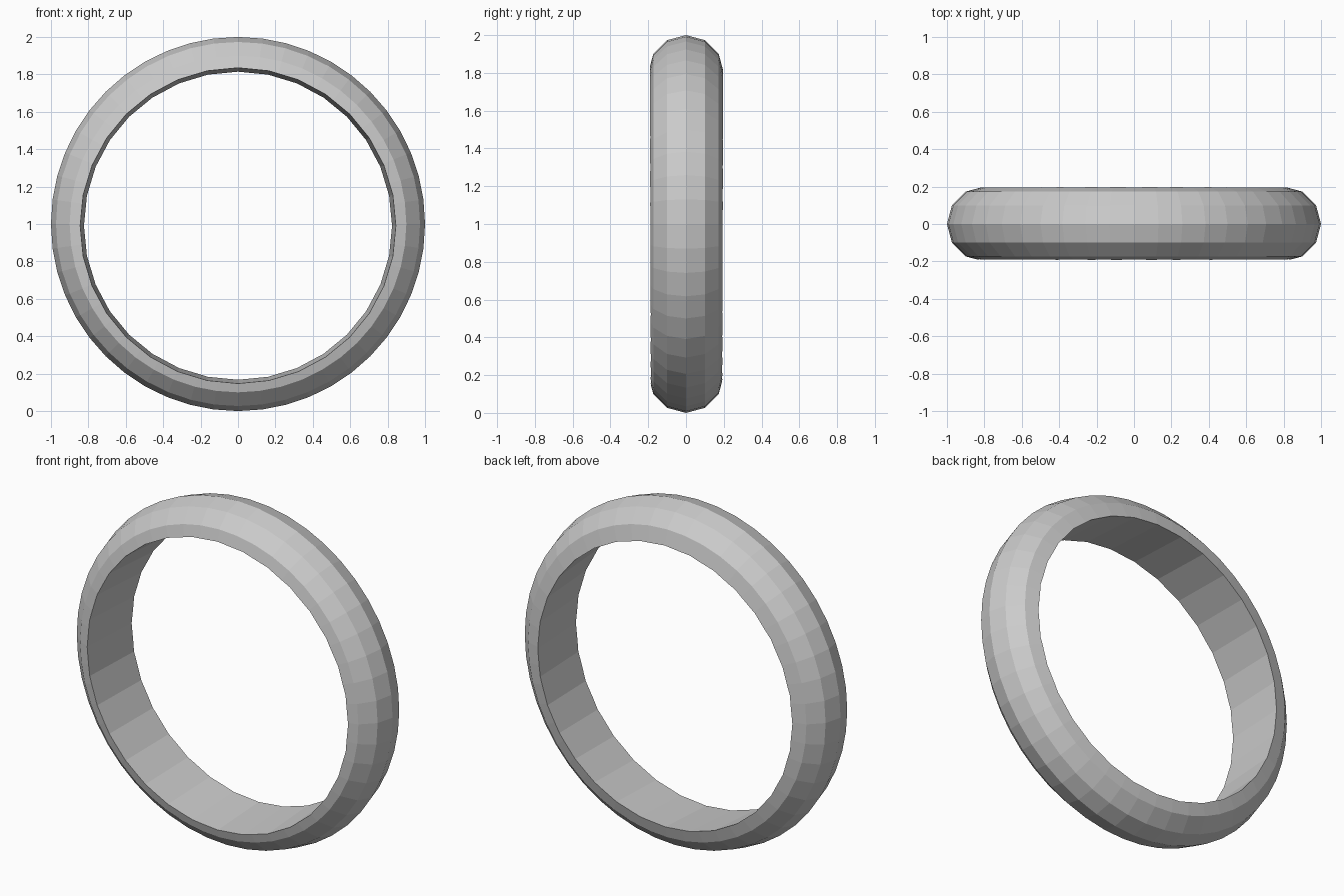
import bpy
from math import pi

if "Cube" in bpy.data.objects:
    bpy.data.objects.remove(bpy.data.objects["Cube"])

# ring body: faceted torus standing upright
bpy.ops.mesh.primitive_torus_add(major_segments=48, minor_segments=12,
                                 major_radius=0.8, minor_radius=0.2,
                                 location=(0, 0, 1), rotation=(-pi / 2, 0, 0))
ring = bpy.context.object
ring.name = "ring_band"

# slightly tapered bore, wider at the front, sitting a touch low
bpy.ops.mesh.primitive_cone_add(vertices=32, radius1=0.850, radius2=0.818, depth=0.6,
                                location=(0, 0, 0.991), rotation=(-pi / 2, 0, 0))
bore = bpy.context.object
bore.name = "bore_cutter"
bore.hide_render = True

# cut the flat inner face
cut = ring.modifiers.new("bore", 'BOOLEAN')
cut.operation = 'DIFFERENCE'
cut.solver = 'EXACT'
cut.object = bore
bpy.context.view_layer.objects.active = ring
bpy.ops.object.modifier_apply(modifier=cut.name)
bpy.data.objects.remove(bore, do_unlink=True)

# flat facets
for p in ring.data.polygons:
    p.use_smooth = False
